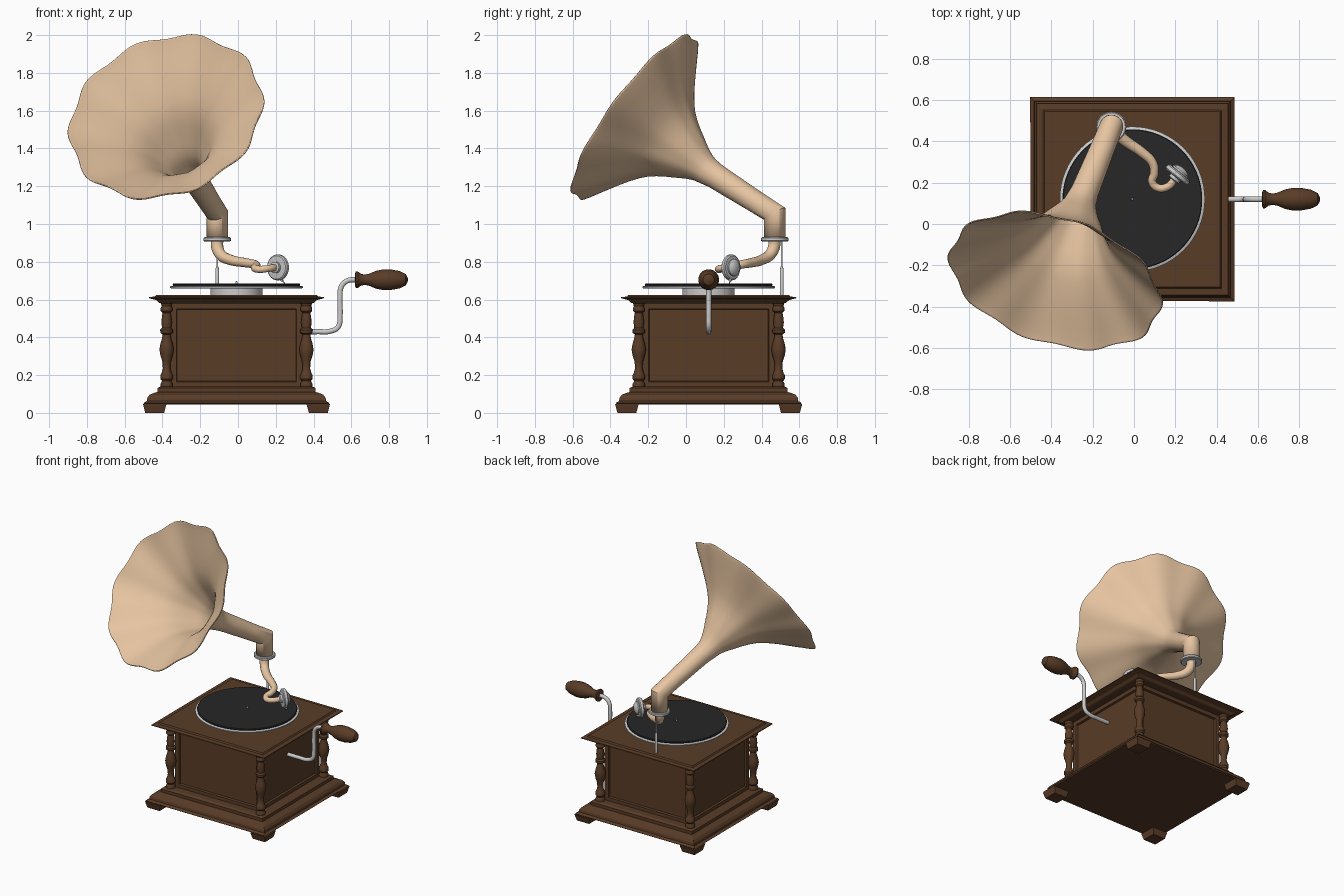
import bpy, bmesh, math
from mathutils import Vector, Matrix

if "Cube" in bpy.data.objects:
    bpy.data.objects.remove(bpy.data.objects["Cube"])

CX, CY = -0.008, 0.12          # cabinet centre


def material(name, rgb):
    m = bpy.data.materials.new(name)
    m.diffuse_color = (*rgb, 1)
    m.use_nodes = True
    m.node_tree.nodes["Principled BSDF"].inputs["Base Color"].default_value = m.diffuse_color
    return m


WOOD = material("dark_wood", (0.10, 0.045, 0.02))
TAN = material("horn_tan", (0.80, 0.56, 0.36))
BLACK = material("record_black", (0.02, 0.02, 0.02))


def finish(name, mesh, mat=None, smooth=None):
    ob = bpy.data.objects.new(name, mesh)
    bpy.context.collection.objects.link(ob)
    if mat:
        mesh.materials.append(mat)
    if smooth:
        bpy.ops.object.select_all(action='DESELECT')
        ob.select_set(True)
        bpy.context.view_layer.objects.active = ob
        bpy.ops.object.shade_smooth_by_angle(angle=math.radians(smooth))
    return ob


def loft(name, rings, mat=None, smooth=None, caps=True):
    """Skin a list of point rings with quads."""
    bm = bmesh.new()
    vs = [[bm.verts.new(p) for p in r] for r in rings]
    n = len(vs[0])
    for a, b in zip(vs, vs[1:]):
        for i in range(n):
            bm.faces.new((a[i], a[(i + 1) % n], b[(i + 1) % n], b[i]))
    if caps:
        bm.faces.new(vs[0][::-1])
        bm.faces.new(vs[-1])
    bmesh.ops.recalc_face_normals(bm, faces=bm.faces)
    me = bpy.data.meshes.new(name)
    bm.to_mesh(me)
    bm.free()
    return finish(name, me, mat, smooth)


def square(name, profile, mat=WOOD, x=CX, y=CY):
    """Square moulding from (half width, z) points."""
    return loft(name, [[(x + sx * h, y + sy * h, z) for sx, sy in
                        ((-1, -1), (1, -1), (1, 1), (-1, 1))] for h, z in profile], mat)


def lathe(name, profile, origin, axis=(0, 0, 1), mat=None, seg=32):
    """Turned part from (radius, height) points along an axis."""
    q = Vector(axis).to_track_quat('Z', 'Y')
    rings = [[Vector(origin) + q @ Vector((r * math.cos(2 * math.pi * i / seg),
                                           r * math.sin(2 * math.pi * i / seg), h))
              for i in range(seg)] for r, h in profile]
    return loft(name, rings, mat, 35)


def tube(name, pts, bevel, mat=None, radii=None):
    """Round tube through points."""
    cu = bpy.data.curves.new(name, 'CURVE')
    cu.dimensions = '3D'
    cu.bevel_depth, cu.bevel_resolution, cu.resolution_u = bevel, 5, 8
    cu.use_fill_caps = True
    sp = cu.splines.new('BEZIER')
    sp.bezier_points.add(len(pts) - 1)
    for i, p in enumerate(pts):
        b = sp.bezier_points[i]
        b.co = p
        b.handle_left_type = b.handle_right_type = 'AUTO'
        b.radius = radii[i] if radii else 1
    tmp = bpy.data.objects.new(name + "_path", cu)
    bpy.context.collection.objects.link(tmp)
    bpy.context.view_layer.update()
    dg = bpy.context.evaluated_depsgraph_get()
    me = bpy.data.meshes.new_from_object(tmp.evaluated_get(dg))
    bpy.data.objects.remove(tmp)
    me.materials.clear()
    return finish(name, me, mat, 40)


# Cabinet body with recessed side panels
bm = bmesh.new()
bmesh.ops.create_cube(bm, size=1, matrix=Matrix.Translation((CX, CY, 0.358)) @ Matrix.Diagonal((0.70, 0.70, 0.45, 1)))
sides = [f for f in bm.faces if abs(f.normal.z) < 0.5]
bmesh.ops.inset_individual(bm, faces=sides, thickness=0.045)
bmesh.ops.inset_individual(bm, faces=sides, thickness=0.006, depth=-0.014)
body = bpy.data.meshes.new("cabinet_body")
bm.to_mesh(body)
bm.free()
finish("cabinet_body", body, WOOD)

# Base and lid mouldings
square("base_moulding", [(0.485, 0.045), (0.493, 0.052), (0.475, 0.062), (0.472, 0.08), (0.46, 0.096),
                         (0.43, 0.108), (0.418, 0.11), (0.418, 0.132), (0.40, 0.14)])
square("lid", [(0.40, 0.58), (0.41, 0.583), (0.425, 0.597), (0.465, 0.608), (0.463, 0.613),
               (0.432, 0.616), (0.425, 0.625)])

# Feet and turned corner columns
COLUMN = [(0.032, 0.138), (0.032, 0.155), (0.024, 0.168), (0.033, 0.18), (0.033, 0.2), (0.027, 0.21),
          (0.02, 0.235), (0.022, 0.27), (0.033, 0.305), (0.038, 0.335), (0.033, 0.365), (0.024, 0.395),
          (0.021, 0.415), (0.033, 0.424), (0.034, 0.44), (0.024, 0.45), (0.028, 0.48), (0.024, 0.515),
          (0.021, 0.53), (0.031, 0.54), (0.031, 0.555), (0.026, 0.565), (0.032, 0.585)]
for sx, nx in ((-1, "left"), (1, "right")):
    for sy, ny in ((-1, "front"), (1, "back")):
        square(f"foot_{ny}_{nx}", [(0.05, 0), (0.062, 0.046)], x=CX + sx * 0.433, y=CY + sy * 0.433)
        lathe(f"column_{ny}_{nx}", COLUMN, (CX + sx * 0.37, CY + sy * 0.37, 0), mat=WOOD, seg=24)

# Turntable, record and spindle
C = (CX, CY, 0)
lathe("turntable_hub", [(0.138, 0.62), (0.138, 0.66)], C, seg=48)
lathe("turntable_plate", [(0.345, 0.658), (0.351, 0.662), (0.351, 0.669), (0.345, 0.673)], C, seg=64)
lathe("record", [(0.336, 0.673), (0.338, 0.68), (0.334, 0.685)], C, mat=BLACK, seg=64)
lathe("spindle", [(0.006, 0.68), (0.006, 0.692), (0.003, 0.697)], C, seg=12)

# Crank with wooden handle
tube("crank_rod", [(0.33, CY, 0.43), (0.42, CY, 0.43), (0.49, CY, 0.433), (0.53, CY, 0.455), (0.54, CY, 0.51),
                   (0.54, CY, 0.61), (0.548, CY, 0.67), (0.58, CY, 0.70), (0.63, CY, 0.705)], 0.014)
lathe("crank_handle", [(0.034, 0), (0.044, 0.004), (0.044, 0.014), (0.032, 0.03), (0.027, 0.05), (0.032, 0.075),
                       (0.047, 0.11), (0.055, 0.15), (0.054, 0.19), (0.046, 0.235), (0.03, 0.268), (0.008, 0.28)],
      (0.62, CY, 0.705), (1, 0, 0), WOOD)

# Support post and collar
lathe("support_post", [(0.01, 0.62), (0.01, 0.76), (0.005, 0.775), (0.005, 0.915)], (-0.11, 0.507, 0), seg=16)
lathe("collar", [(0.068, 0.908), (0.073, 0.912), (0.073, 0.925), (0.068, 0.93)], (-0.11, 0.47, 0))

# Horn: upright tube, mitred elbow, tapered neck and fluted bell
ELBOW, JOINT, MOUTH = Vector((-0.11, 0.47, 1.053)), Vector((-0.255, 0.115, 1.28)), Vector((-0.385, -0.285, 1.575))
UP, NECK, BELL = Vector((0, 0, 1)), (JOINT - ELBOW).normalized(), (MOUTH - JOINT).normalized()
SEG, LOBES = 120, 10


def ring(c, n, r, flute=0.0, stretch=None):
    u = Vector((1, 0, 0))
    u = (u - n * n.x).normalized()
    v = n.cross(u)
    out = []
    for i in range(SEG):
        a = 2 * math.pi * i / SEG
        d = (u * math.cos(a) + v * math.sin(a)) * (r + flute * math.cos(LOBES * a))
        if stretch:
            d += stretch[0] * d.dot(stretch[0]) * (stretch[1] - 1)
        out.append(c + d)
    return out


mid = (UP + NECK).normalized()
w = (UP - mid * UP.dot(mid)).normalized()
rings = [ring(Vector((-0.11, 0.47, 0.92)), UP, 0.058),
         ring(ELBOW, mid, 0.057, 0, (w, 1 / UP.dot(mid)))]
rings += [ring(ELBOW.lerp(JOINT, t), NECK, 0.055 + 0.014 * t) for t in (0.3, 0.5, 0.7, 0.88)]
for t, r in ((0, 0.075), (0.07, 0.084), (0.14, 0.100), (0.2, 0.117), (0.27, 0.138), (0.35, 0.161), (0.43, 0.187),
             (0.51, 0.218), (0.58, 0.254), (0.65, 0.297), (0.72, 0.345), (0.79, 0.396), (0.86, 0.448),
             (0.92, 0.493), (0.96, 0.52), (0.97, 0.526)):
    rings.append(ring(JOINT.lerp(MOUTH, t), (NECK if t == 0 else BELL), r, 0.013 * (r / 0.526) ** 2))
horn = loft("horn", rings, TAN, 40, caps=False)
wall = horn.modifiers.new("wall", 'SOLIDIFY')
wall.thickness, wall.offset = 0.006, -1

# Curved tone arm
tube("tone_arm", [(-0.11, 0.47, 0.92), (-0.11, 0.466, 0.88), (-0.092, 0.445, 0.838), (-0.04, 0.40, 0.81),
                  (0.04, 0.345, 0.795), (0.09, 0.295, 0.786), (0.098, 0.245, 0.776), (0.088, 0.205, 0.766),
                  (0.115, 0.175, 0.76), (0.165, 0.182, 0.765), (0.20, 0.222, 0.77)], 0.03, TAN,
     [1.1, 1.08, 1, 0.92, 0.82, 0.74, 0.7, 0.66, 0.64, 0.62, 0.6])

# Sound box and needle
lathe("sound_box", [(0.022, -0.035), (0.03, -0.03), (0.03, -0.016), (0.062, -0.014), (0.068, -0.008), (0.068, 0.008),
                    (0.062, 0.014), (0.045, 0.016), (0.045, 0.024), (0.032, 0.036), (0.012, 0.042)],
      (0.212, 0.238, 0.77), (0.63, 0.77, 0), seg=40)
lathe("needle", [(0.008, 0), (0.008, 0.02), (0.003, 0.025), (0.002, 0.05)],
      (0.222, 0.235, 0.715), (0.6, -0.1, -0.7), seg=12)
